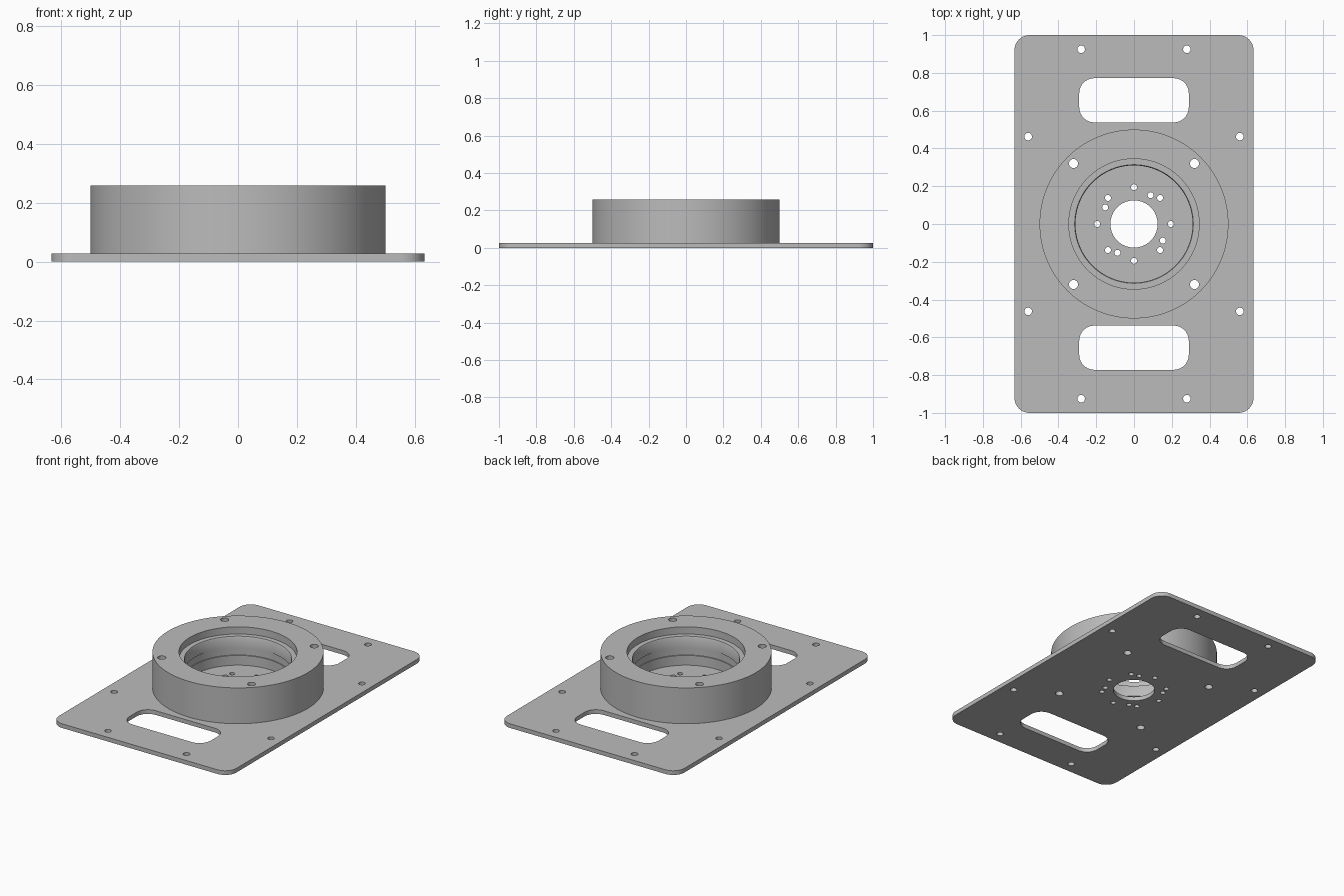
import bpy, bmesh, math
from math import cos, sin, pi

if "Cube" in bpy.data.objects:
    bpy.data.objects.remove(bpy.data.objects["Cube"], do_unlink=True)

grey = bpy.data.materials.new("machined grey")
grey.use_nodes = True
COLOUR = (0.5, 0.5, 0.5, 1)
grey.diffuse_color = COLOUR
grey.node_tree.nodes["Principled BSDF"].inputs["Base Color"].default_value = COLOUR

PLATE_TOP, RING_TOP = 0.027, 0.258


def circle(x, y, r, n=24):
    return [(x + r * cos(2 * pi * i / n), y + r * sin(2 * pi * i / n)) for i in range(n)]


def rounded_rect(x, y, hx, hy, r, n=10):
    pts = []
    for q, (sx, sy) in enumerate([(1, 1), (-1, 1), (-1, -1), (1, -1)]):
        for i in range(n + 1):
            a = (q + i / n) * pi / 2
            pts.append((x + sx * (hx - r) + r * cos(a), y + sy * (hy - r) + r * sin(a)))
    return pts


def make_object(name, bm):
    bmesh.ops.recalc_face_normals(bm, faces=bm.faces)
    mesh = bpy.data.meshes.new(name)
    bm.to_mesh(mesh)
    bm.free()
    mesh.materials.append(grey)
    obj = bpy.data.objects.new(name, mesh)
    bpy.context.collection.objects.link(obj)
    return obj


def prisms(name, outlines, z0, z1):
    """Extrude each closed outline from z0 to z1."""
    bm = bmesh.new()
    for pts in outlines:
        face = bm.faces.new([bm.verts.new((x, y, z0)) for x, y in pts])
        new = bmesh.ops.extrude_face_region(bm, geom=[face])["geom"]
        verts = [v for v in new if isinstance(v, bmesh.types.BMVert)]
        bmesh.ops.translate(bm, verts=verts, vec=(0, 0, z1 - z0))
    return make_object(name, bm)


def lathe(name, profile, n=128):
    """Revolve a closed (radius, height) profile about z."""
    bm = bmesh.new()
    rings = [[bm.verts.new((r * cos(2 * pi * i / n), r * sin(2 * pi * i / n), z))
              for r, z in profile] for i in range(n)]
    m = len(profile)
    for i in range(n):
        a, b = rings[i], rings[(i + 1) % n]
        for j in range(m):
            k = (j + 1) % m
            bm.faces.new((a[j], b[j], b[k], a[k]))
    return make_object(name, bm)


def cut_and_smooth(obj, outlines):
    cutter = prisms("hole_cutter", outlines, -0.1, 0.4)
    cutter.hide_render = True
    mod = obj.modifiers.new("holes", 'BOOLEAN')
    mod.operation, mod.solver, mod.object = 'DIFFERENCE', 'EXACT', cutter
    bpy.ops.object.select_all(action='DESELECT')
    bpy.context.view_layer.objects.active = obj
    obj.select_set(True)
    bpy.ops.object.modifier_apply(modifier=mod.name)
    bpy.data.objects.remove(cutter, do_unlink=True)
    bpy.ops.object.shade_smooth_by_angle(angle=math.radians(30))


# Hole layout
signs = [(sx, sy) for sx in (1, -1) for sy in (1, -1)]
ring_bolts = [circle(sx * 0.32, sy * 0.32, 0.024) for sx, sy in signs]
edge_holes = [circle(sx * x, sy * y, 0.02) for sx, sy in signs
              for x, y in [(0.28, 0.925), (0.56, 0.463)]]
slots = [rounded_rect(0, sy * 0.655, 0.29, 0.117, 0.08) for sy in (1, -1)]
bore = [circle(0, 0, 0.125, 64)]
# Small bolt circle: eight evenly spaced holes plus four extra ones
angles = [i * 45 for i in range(8)] + [60 + i * 90 for i in range(4)]
hub_holes = []
for deg in angles:
    a, r = math.radians(deg), 0.176 if deg % 90 == 60 else 0.195
    hub_holes.append(circle(r * cos(a), r * sin(a), 0.016, 16))

# Base plate with rounded corners
plate = prisms("base_plate", [rounded_rect(0, 0, 0.633, 1.0, 0.08)], 0, PLATE_TOP)
cut_and_smooth(plate, ring_bolts + edge_holes + slots + bore + hub_holes)

# Bearing ring: counterbore at the top, stepped inner wall below
ring = lathe("bearing_ring", [
    (0.5, PLATE_TOP), (0.5, RING_TOP),
    (0.345, RING_TOP), (0.345, 0.212),
    (0.314, 0.212), (0.31, 0.205),
    (0.31, 0.138), (0.316, 0.138),
    (0.316, 0.09), (0.31, 0.09),
    (0.31, PLATE_TOP)])
cut_and_smooth(ring, ring_bolts)
